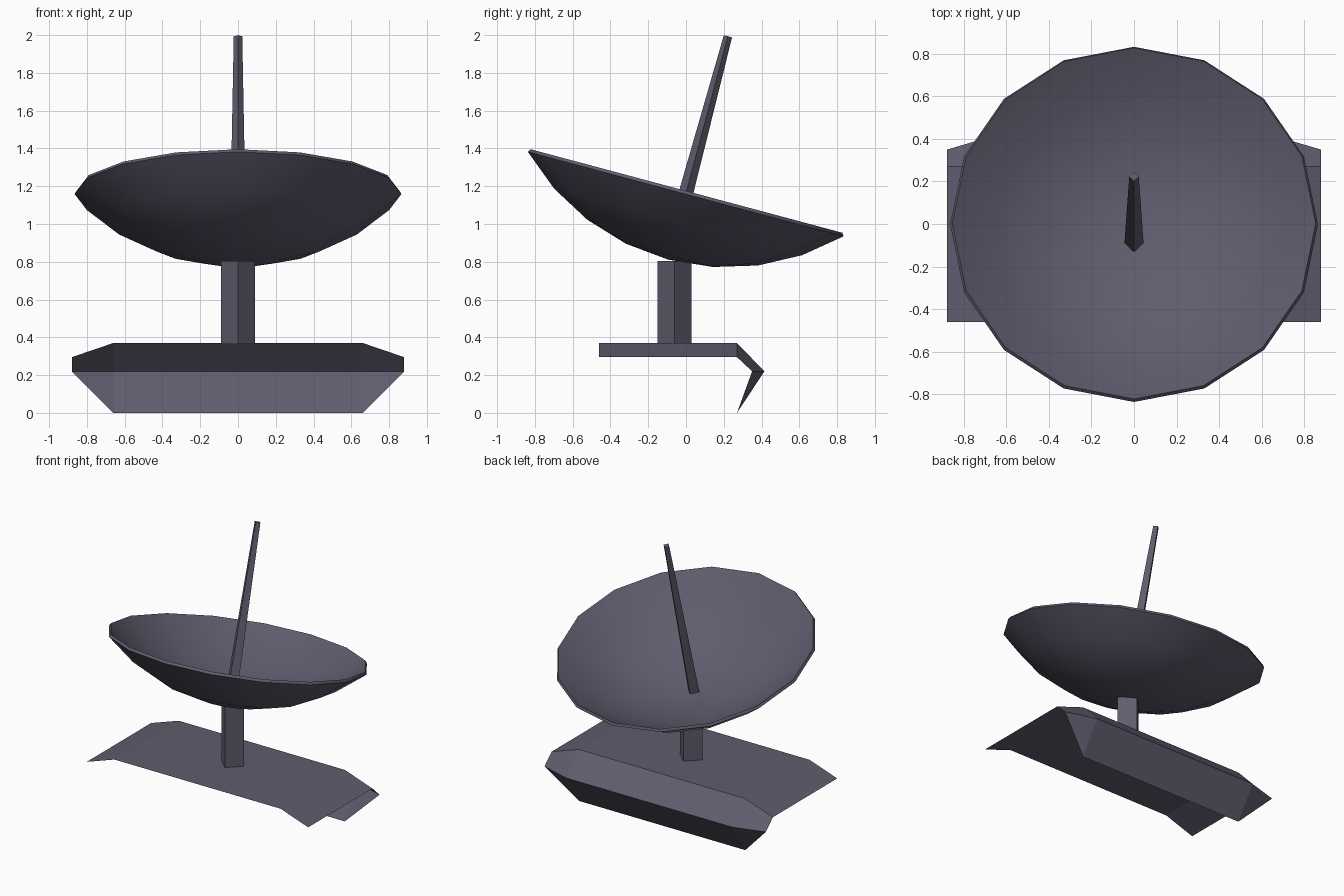
import bpy, bmesh
from math import sin, cos, pi, radians, sqrt

if "Cube" in bpy.data.objects:
    bpy.data.objects.remove(bpy.data.objects["Cube"])

mat = bpy.data.materials.new("slate")
mat.diffuse_color = (0.115, 0.108, 0.155, 1)
mat.use_nodes = True
mat.node_tree.nodes["Principled BSDF"].inputs["Base Color"].default_value = mat.diffuse_color

TILT = radians(-15)      # dish axis leans toward +y
RIM_Z = 1.165            # height of the rim centre


def make(name, verts, faces, loc=(0, 0, 0), tilt=0.0, smooth=None, fix_normals=True):
    mesh = bpy.data.meshes.new(name)
    mesh.from_pydata(verts, [], faces)
    if fix_normals:
        bm = bmesh.new()
        bm.from_mesh(mesh)
        bmesh.ops.recalc_face_normals(bm, faces=bm.faces)
        bm.to_mesh(mesh)
        bm.free()
    mesh.materials.append(mat)
    ob = bpy.data.objects.new(name, mesh)
    bpy.context.collection.objects.link(ob)
    ob.location = loc
    ob.rotation_euler = (tilt, 0, 0)
    if smooth:
        bpy.ops.object.select_all(action='DESELECT')
        ob.select_set(True)
        bpy.context.view_layer.objects.active = ob
        bpy.ops.object.shade_smooth_by_angle(angle=radians(smooth))
    return ob


def lathe(profile, n):
    """Revolve (radius, height) points about z; radius 0 becomes a pole."""
    verts, rings, faces = [], [], []
    for r, h in profile:
        k = 1 if r == 0 else n
        rings.append([len(verts) + i for i in range(k)])
        verts += [(r * cos(2 * pi * i / n), r * sin(2 * pi * i / n), h) for i in range(k)]
    for a, b in zip(rings, rings[1:]):
        for i in range(n):
            j = (i + 1) % n
            quad = [a[i % len(a)], a[j % len(a)], b[j % len(b)], b[i % len(b)]]
            faces.append(list(dict.fromkeys(quad)))
    return verts, faces


def cap(rim_r, depth, rim_h, steps=4):
    """Spherical bowl profile from the bottom up to the rim."""
    R = (rim_r ** 2 + depth ** 2) / (2 * depth)
    half = pi - math_half if (math_half := 0) else None
    return R


def bowl(rim_r, depth, rim_h, steps=4):
    R = (rim_r ** 2 + depth ** 2) / (2 * depth)
    from math import asin
    half = asin(rim_r / R)
    pts = []
    for i in range(steps + 1):
        a = half * i / steps
        pts.append((R * sin(a) if i else 0, rim_h - depth + R * (1 - cos(a))))
    return pts


# Dish: thin bowl with a narrow bevelled lip
profile = bowl(0.865, 0.359, -0.007) + bowl(0.855, 0.355, 0.01)[::-1]
make("dish", *lathe(profile, 16), loc=(0, 0, RIM_Z), tilt=TILT, smooth=35)

# Antenna: tapered four-sided rod along the dish axis
rod = [(0, -0.35), (0.045, -0.35), (0.0225, 0.858), (0, 0.858)]
make("antenna", *lathe(rod, 4), loc=(0, 0, RIM_Z), tilt=TILT)

# Support post: four-sided, corner facing forward
post = [(0, 0.365), (0.09, 0.365), (0.09, 0.805), (0, 0.805)]
make("support_post", *lathe(post, 4), loc=(0, -0.06, 0))

# Base: folded open sheet with drooping side wings and a back lip
rows = [((0.88, -0.46, 0.295), (0.66, -0.46, 0.37)),
        ((0.88, 0.27, 0.295), (0.66, 0.27, 0.37)),
        ((0.88, 0.35, 0.22), (0.66, 0.415, 0.22))]
verts, faces = [], []
for wing, mid in rows:
    verts += [(-wing[0], *wing[1:]), (-mid[0], *mid[1:]), mid, wing]
for r in range(2):
    for c in range(3):
        i = r * 4 + c
        faces.append((i, i + 1, i + 5, i + 4))
verts += [(-0.66, 0.27, 0), (0.66, 0.27, 0)]
faces += [(8, 9, 12), (9, 10, 13, 12), (10, 11, 13)]
make("base_plate", verts, faces, fix_normals=False)
